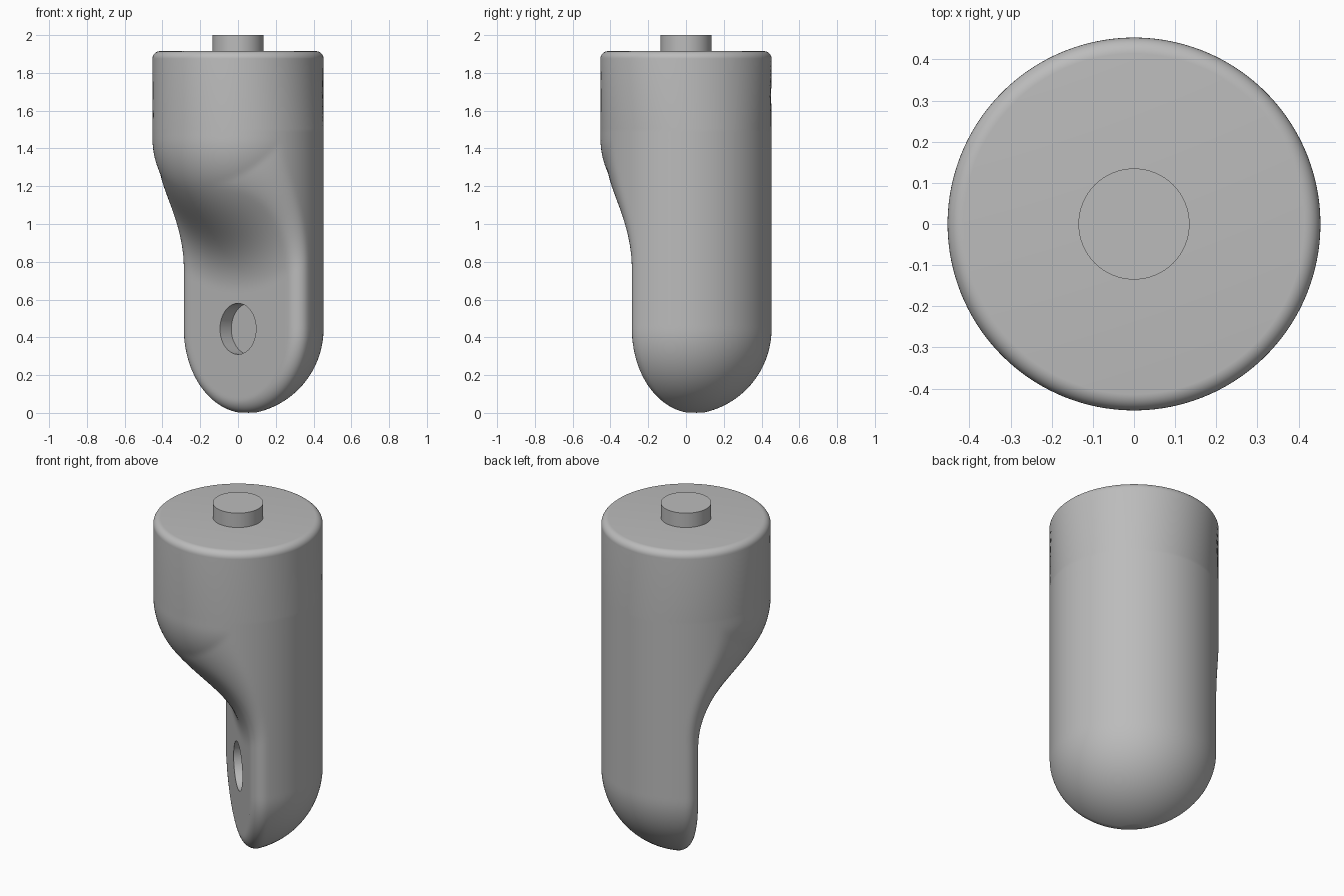
import bpy, bmesh, math
from mathutils import Matrix

if "Cube" in bpy.data.objects:
    bpy.data.objects.remove(bpy.data.objects["Cube"], do_unlink=True)

R = 0.453          # body radius
TOP = 1.915        # top of the body
LOW, HIGH = 0.445, 1.455   # centres of the lower and upper round ends
EDGE, NECK, RIM = 0.08, 0.36, 0.04   # fillet radii
PEG = 0.135
TURN = Matrix.Rotation(math.pi / 4, 4, "Z")   # the flat faces -x, -y

grey = bpy.data.materials.new("plain grey")
grey.use_nodes = True
grey.diffuse_color = (0.5, 0.5, 0.5, 1)
grey.node_tree.nodes["Principled BSDF"].inputs["Base Color"].default_value = (0.5, 0.5, 0.5, 1)


def make_object(name, bm):
    bmesh.ops.recalc_face_normals(bm, faces=bm.faces)
    mesh = bpy.data.meshes.new(name)
    bm.to_mesh(mesh)
    bm.free()
    mesh.materials.append(grey)
    ob = bpy.data.objects.new(name, mesh)
    bpy.context.collection.objects.link(ob)
    return ob


def select_only(ob):
    bpy.ops.object.select_all(action="DESELECT")
    ob.select_set(True)
    bpy.context.view_layer.objects.active = ob


# Filleted joins of two signed distances
def round_and(a, b, r):
    return min(max(a, b), -r) + math.hypot(max(a + r, 0), max(b + r, 0))


def round_or(a, b, r):
    return max(min(a, b), r) - math.hypot(max(r - a, 0), max(r - b, 0))


def round_ended(u, v, z, centre):
    return math.sqrt(u * u + v * v + min(z - centre, 0) ** 2) - R


# Round-ended post, cut flat below the round-ended head, with a soft neck
def body_distance(u, v, z):
    head = round_ended(u, v, z, HIGH)
    kept = round_or(-u, head, NECK)
    post = round_and(round_ended(u, v, z, LOW), kept, EDGE)
    return round_and(min(post, head), z - TOP, RIM)


def ring(bm, z, count=192):
    centre = EDGE + 0.12 * min(1, z / 0.4) * min(1, max(0, (TOP - z) / 0.5))
    verts = []
    for i in range(count):
        a = 2 * math.pi * i / count
        c, s = math.cos(a), math.sin(a)
        near, far = 0.0, 0.8
        for _ in range(18):
            mid = (near + far) / 2
            if body_distance(centre + mid * c, mid * s, z) < 0:
                near = mid
            else:
                far = mid
        verts.append(bm.verts.new((centre + near * c, near * s, z)))
    return verts


# Ring heights: close together at the round bottom and the rim
base = LOW - EDGE - math.sqrt((R - EDGE) ** 2 - EDGE ** 2)
heights = [base + (LOW - base) * (1 - math.cos(math.pi / 2 * k / 28)) for k in range(1, 29)]
heights += [LOW + (HIGH + 0.05 - LOW) * k / 56 for k in range(1, 57)]
heights += [TOP - RIM + RIM * math.sin(math.pi / 2 * k / 8) for k in range(8)] + [TOP - 0.00001]

bm = bmesh.new()
rings = [ring(bm, z) for z in heights]
for lower, upper in zip(rings, rings[1:]):
    for i in range(len(lower)):
        j = (i + 1) % len(lower)
        bm.faces.new((lower[i], lower[j], upper[j], upper[i]))
bm.faces.new(rings[-1])
tip = bm.verts.new((EDGE, 0, base))
for i, vert in enumerate(rings[0]):
    bm.faces.new((rings[0][i - 1], tip, vert))
bm.transform(TURN)
body = make_object("body", bm)

# Blind socket in the flat
bm = bmesh.new()
bmesh.ops.create_cone(bm, cap_ends=True, segments=64, radius1=PEG, radius2=PEG, depth=0.17)
bm.transform(TURN @ Matrix.Translation((0, 0, LOW)) @ Matrix.Rotation(math.pi / 2, 4, "Y"))
cutter = make_object("socket_cutter", bm)
cutter.hide_render = True
select_only(body)
mod = body.modifiers.new("socket", "BOOLEAN")
mod.operation = "DIFFERENCE"
mod.solver = "EXACT"
mod.object = cutter
bpy.ops.object.modifier_apply(modifier=mod.name)
bpy.data.objects.remove(cutter, do_unlink=True)

# Peg on the top
bm = bmesh.new()
bmesh.ops.create_cone(bm, cap_ends=True, segments=64, radius1=PEG, radius2=PEG, depth=0.1)
bm.transform(Matrix.Translation((0, 0, 1.95)))
peg = make_object("top_peg", bm)

for ob in (body, peg):
    select_only(ob)
    bpy.ops.object.shade_smooth_by_angle(angle=math.radians(35))
